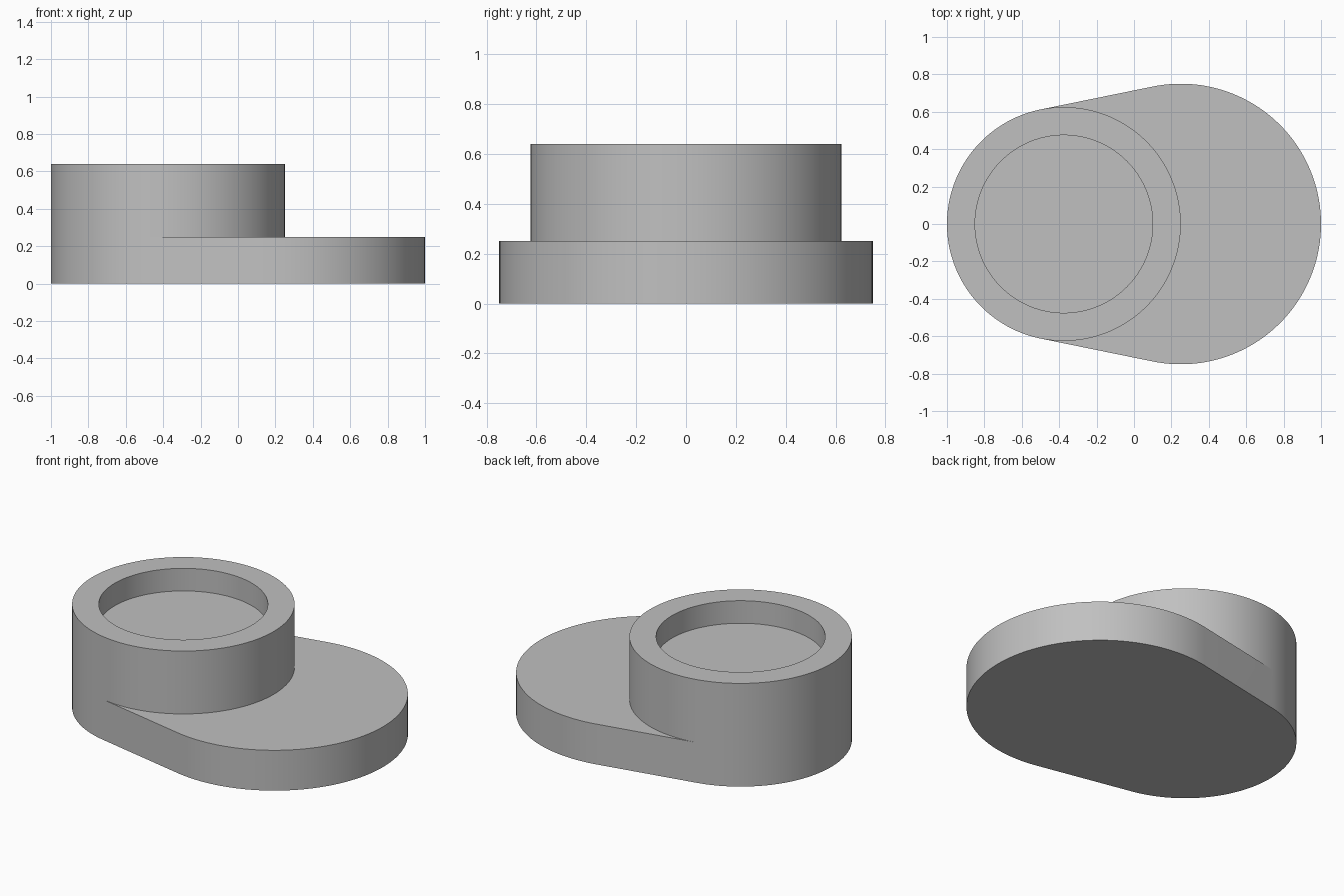
import bpy, bmesh, math

cube = bpy.data.objects.get("Cube")
if cube:
    bpy.data.objects.remove(cube, do_unlink=True)

# Main dimensions
BOSS_X, BOSS_R, BORE_R = -0.375, 0.625, 0.475
LOBE_X, LOBE_R = 0.25, 0.75
BASE_Z, FLOOR_Z, TOP_Z = 0.25, 0.5, 0.64
TANGENT = math.acos((BOSS_R - LOBE_R) / (LOBE_X - BOSS_X))

grey = bpy.data.materials.new("plain grey")
grey.use_nodes = True
colour = (0.53, 0.53, 0.53, 1)
grey.diffuse_color = colour
grey.node_tree.nodes["Principled BSDF"].inputs["Base Color"].default_value = colour

bm = bmesh.new()


def arc(cx, r, start, end, steps):
    """Points along an arc, both ends included."""
    angles = [start + (end - start) * i / steps for i in range(steps + 1)]
    return [(cx + r * math.cos(a), r * math.sin(a)) for a in angles]


def ring(points, z):
    return [bm.verts.new((x, y, z)) for x, y in points]


def wall(low, high):
    """Closed band of quads between two matching rings."""
    n = len(low)
    for i in range(n):
        j = (i + 1) % n
        bm.faces.new((low[i], low[j], high[j], high[i]))


# Outlines: outer arc shared by base and boss, boss arc above the plate, lobe arc
outer = arc(BOSS_X, BOSS_R, TANGENT, 2 * math.pi - TANGENT, 64)
inner = arc(BOSS_X, BOSS_R, -TANGENT, TANGENT, 80)[1:-1]
lobe = arc(LOBE_X, LOBE_R, -TANGENT, TANGENT, 80)
bore = arc(BOSS_X, BORE_R, 0, 2 * math.pi, 128)[:-1]

# Base plate with flat underside
bottom = ring(outer + lobe, 0)
shoulder = ring(outer + lobe, BASE_Z)
wall(bottom, shoulder)
bm.faces.new(bottom[::-1])

# Plate top left free around the boss
boss_foot = ring(inner, BASE_Z)
n = len(outer)
bm.faces.new([shoulder[n - 1]] + shoulder[n:] + [shoulder[0]] + boss_foot[::-1])

# Boss wall rising flush from the plate's rounded end
boss_top = ring(outer + inner, TOP_Z)
wall(shoulder[:n] + boss_foot, boss_top)

# Shallow round recess with a flat floor
bore_top = ring(bore, TOP_Z)
bore_floor = ring(bore, FLOOR_Z)
wall(bore_top, bore_floor)
bm.faces.new(bore_floor)

# Flat rim between the boss edge and the recess
rim_edges = [bm.edges.get((loop[i - 1], loop[i]))
             for loop in (boss_top, bore_top) for i in range(len(loop))]
bmesh.ops.triangle_fill(bm, edges=rim_edges, use_beauty=True, normal=(0, 0, 1))
bmesh.ops.recalc_face_normals(bm, faces=bm.faces[:])

mesh = bpy.data.meshes.new("offset_boss_housing")
bm.to_mesh(mesh)
bm.free()
mesh.materials.append(grey)
housing = bpy.data.objects.new("offset_boss_housing", mesh)
bpy.context.collection.objects.link(housing)

# Smooth walls, crisp rims
bpy.ops.object.select_all(action="DESELECT")
housing.select_set(True)
bpy.context.view_layer.objects.active = housing
bpy.ops.object.shade_smooth_by_angle(angle=math.radians(30))
